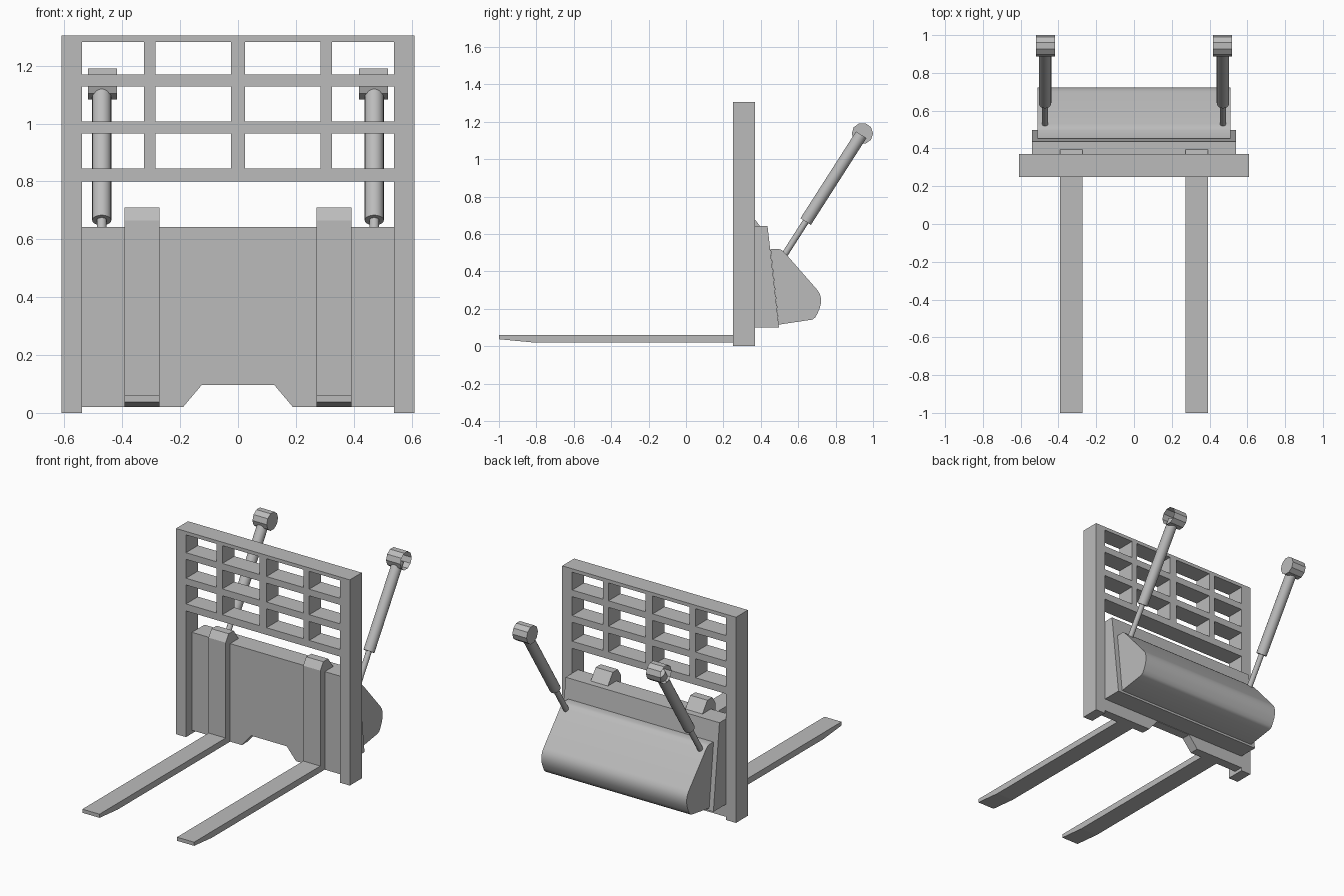
import bpy, bmesh, math
from mathutils import Vector

if "Cube" in bpy.data.objects:
    bpy.data.objects.remove(bpy.data.objects["Cube"])

steel = bpy.data.materials.new("steel_grey")
steel.diffuse_color = (0.5, 0.5, 0.5, 1)
steel.use_nodes = True
steel.node_tree.nodes["Principled BSDF"].inputs["Base Color"].default_value = steel.diffuse_color


def finish(name, bm, smooth=False):
    bmesh.ops.recalc_face_normals(bm, faces=bm.faces)
    mesh = bpy.data.meshes.new(name)
    bm.to_mesh(mesh)
    bm.free()
    mesh.materials.append(steel)
    ob = bpy.data.objects.new(name, mesh)
    bpy.context.collection.objects.link(ob)
    if smooth:
        bpy.ops.object.select_all(action='DESELECT')
        ob.select_set(True)
        bpy.context.view_layer.objects.active = ob
        bpy.ops.object.shade_smooth_by_angle(angle=math.radians(35))
    return ob


def box(name, x0, x1, y0, y1, z0, z1):
    bm = bmesh.new()
    bmesh.ops.create_cube(bm, size=1)
    for v in bm.verts:
        v.co = (x1 if v.co.x > 0 else x0, y1 if v.co.y > 0 else y0, z1 if v.co.z > 0 else z0)
    return finish(name, bm)


def prism(name, points, start, end, axis, smooth=False):
    """Extrude a side (y, z) profile along x, or a front (x, z) profile along y."""
    bm = bmesh.new()
    put = (lambda p, d: (d, *p)) if axis == 'x' else (lambda p, d: (p[0], d, p[1]))
    face = bm.faces.new([bm.verts.new(put(p, start)) for p in points])
    ext = bmesh.ops.extrude_face_region(bm, geom=[face])
    shift = Vector(put((0, 0), end - start))
    bmesh.ops.translate(bm, vec=shift, verts=[g for g in ext["geom"] if isinstance(g, bmesh.types.BMVert)])
    if face.is_valid and len(bm.faces) < len(points) + 2:
        bm.faces.new([v for v in face.verts])
    return finish(name, bm, smooth)


def rod(name, a, b, radius, sides, open_end=False):
    """Cylinder from a to b; open_end leaves the b end uncapped."""
    a, b = Vector(a), Vector(b)
    bm = bmesh.new()
    bmesh.ops.create_cone(bm, cap_ends=True, segments=sides, radius1=radius, radius2=radius,
                          depth=(b - a).length)
    if open_end:
        top = [f for f in bm.faces if f.normal.z > 0.9]
        bmesh.ops.delete(bm, geom=top, context='FACES_ONLY')
    turn = Vector((0, 0, 1)).rotation_difference(b - a)
    for v in bm.verts:
        v.co = turn @ v.co + (a + b) / 2
    return finish(name, bm, True)


# Load guard: posts, rails and the short uprights between them
Y0, Y1 = 0.25, 0.37
for side, label in ((-1, "left"), (1, "right")):
    xs = sorted((side * 0.54, side * 0.61))
    box(label + "_post", *xs, Y0, Y1, 0, 1.305)
for i, (z0, z1) in enumerate(((0.80, 0.845), (0.965, 1.008), (1.128, 1.17), (1.283, 1.305))):
    box(f"guard_rail_{i + 1}", -0.54, 0.54, Y0, Y1, z0, z1)
for i, (x, w) in enumerate(((-0.305, 0.04), (0, 0.05), (0.305, 0.04))):
    for j, (z0, z1) in enumerate(((0.845, 0.965), (1.008, 1.128), (1.17, 1.283))):
        box(f"guard_upright_{i + 1}_{j + 1}", x - w / 2, x + w / 2, Y0, Y1, z0, z1)

# Carriage plate with a notched lower edge, and the wedge behind it
prism("carriage_plate", [(-0.54, 0.02), (-0.19, 0.02), (-0.125, 0.097), (0.125, 0.097),
                         (0.19, 0.02), (0.54, 0.02), (0.54, 0.642), (-0.54, 0.642)],
      0.31, 0.37, 'y')
prism("carriage_wedge", [(0.37, 0.10), (0.497, 0.10), (0.436, 0.642), (0.37, 0.642)],
      -0.54, 0.54, 'x')

# Rounded housing at the back
prism("rear_housing", [(0.452, 0.518), (0.495, 0.52), (0.515, 0.512), (0.532, 0.495),
                       (0.70, 0.303), (0.714, 0.283), (0.721, 0.258), (0.722, 0.232),
                       (0.715, 0.203), (0.703, 0.175), (0.691, 0.153), (0.676, 0.142),
                       (0.496, 0.115)], -0.51, 0.51, 'x', True)

for side, label in ((-1, "left"), (1, "right")):
    # Fork: tapered blade, upright shank and hook over the carriage
    x0, x1 = sorted((side * 0.272, side * 0.392))
    prism(label + "_fork", [(-1, 0.037), (-0.82, 0.02), (0.31, 0.02), (0.31, 0.642),
                            (0.395, 0.642), (0.345, 0.71), (0.295, 0.71), (0.265, 0.665),
                            (0.265, 0.06), (-1, 0.06)], x0, x1, 'x')
    # Tilt cylinder: thin rod, barrel and end eye
    x = side * 0.471
    rod(label + "_tilt_rod", (x, 0.52, 0.478), (x, 0.66, 0.697), 0.017, 16)
    rod(label + "_tilt_barrel", (x, 0.64, 0.666), (x, 0.937, 1.13), 0.033, 20)
    rod(label + "_tilt_eye", (side * 0.419, 0.943, 1.137), (side * 0.519, 0.943, 1.137),
        0.057, 10, True)
